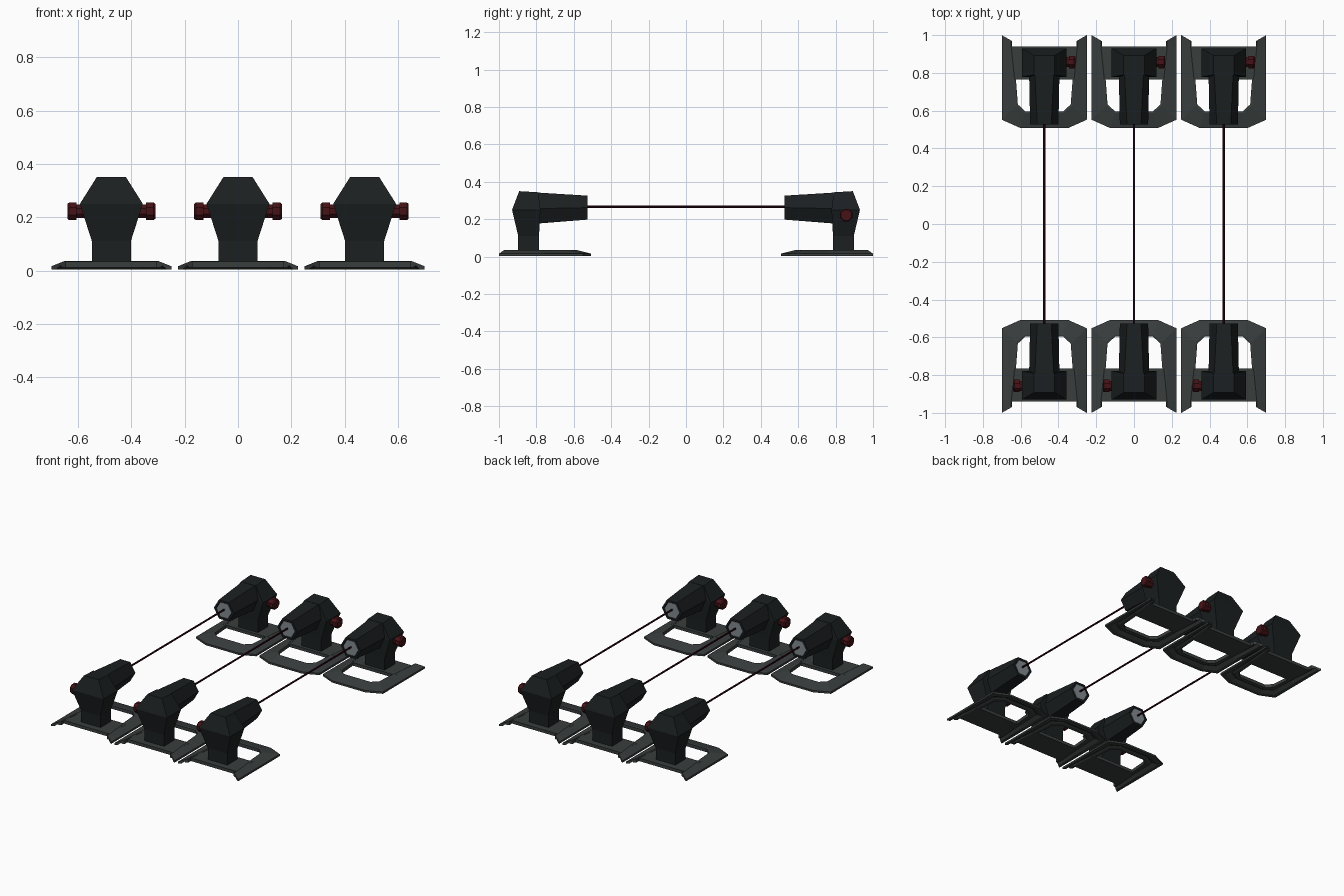
import bpy, bmesh, math
from mathutils import Matrix

if "Cube" in bpy.data.objects:
    bpy.data.objects.remove(bpy.data.objects["Cube"])


def material(name, rgb):
    m = bpy.data.materials.new(name)
    m.diffuse_color = (*rgb, 1)
    m.use_nodes = True
    m.node_tree.nodes["Principled BSDF"].inputs["Base Color"].default_value = m.diffuse_color
    return m


BODY = material("body_black", (0.011, 0.014, 0.015))
BASE = material("base_grey", (0.04, 0.047, 0.046))
RED = material("dark_red", (0.06, 0.006, 0.008))
LENS = material("lens_grey", (0.22, 0.25, 0.28))
BEAM = material("beam_red", (0.03, 0.002, 0.008))


def loft(name, rings, mat):
    """Skin equal-sized closed rings in order and cap both ends."""
    bm = bmesh.new()
    vs = [[bm.verts.new(p) for p in r] for r in rings]
    n = len(rings[0])
    for a, b in zip(vs, vs[1:]):
        for i in range(n):
            j = (i + 1) % n
            bm.faces.new((a[i], a[j], b[j], b[i]))
    bm.faces.new(vs[0])
    bm.faces.new(vs[-1])
    bmesh.ops.recalc_face_normals(bm, faces=bm.faces)
    me = bpy.data.meshes.new(name)
    bm.to_mesh(me)
    bm.free()
    me.materials.append(mat)
    ob = bpy.data.objects.new(name, me)
    bpy.context.collection.objects.link(ob)
    return ob


def hexagon(y, top, mid, bot):
    """Left-right symmetric hexagon in XZ from three (half width, z) pairs."""
    half = [top, mid, bot]
    return [(x, y, z) for x, z in half] + [(-x, y, z) for x, z in reversed(half)]


def layer(hw, y0, y1, z0, z1):
    return [(-hw, y0, z0), (hw, y0, z0), (hw, y1, z1), (-hw, y1, z1)]


def disc(axis, at, c, r, n, start=0.0):
    ring = []
    for i in range(n):
        t = start + 2 * math.pi * i / n
        u, v = c[0] + r * math.cos(t), c[1] + r * math.sin(t)
        ring.append((at, u, v) if axis == 'X' else (u, at, v))
    return ring


def emitter():
    parts = []
    # U-shaped foot: sloped cross-section swept through outer/inner outline pairs
    right = [((0.124, 0.507), (0.10, 0.596)), ((0.225, 0.552), (0.14, 0.633)),
             ((0.225, 0.765), (0.15, 0.765)), ((0.225, 0.94), (0.17, 0.94)),
             ((0.225, 1.0), (0.17, 0.968))]
    path = [((-o[0], o[1]), (-i[0], i[1])) for o, i in reversed(right)] + right
    section = [(0, 0.003), (0, 0.016), (0.9, 0.036), (1, 0.034),
               (1, 0.012), (0.75, 0.012), (0.6, 0.018), (0.3, 0.003)]
    rings = [[(o[0] + (i[0] - o[0]) * t, o[1] + (i[1] - o[1]) * t, z)
              for t, z in section] for o, i in path]
    parts.append(loft("foot_frame", rings, BASE))
    parts.append(loft("foot_plate", [layer(0.172, 0.765, 0.94, 0.012, 0.012),
                                     layer(0.172, 0.765, 0.94, 0.033, 0.033)], BASE))

    # Neck and shouldered head
    parts.append(loft("head", [
        layer(0.073, 0.786, 0.897, 0.02, 0.02),
        layer(0.073, 0.786, 0.897, 0.11, 0.11),
        layer(0.118, 0.778, 0.93, 0.25, 0.25),
        layer(0.055, 0.79, 0.892, 0.344, 0.35)], BODY))

    # Hexagonal barrel with recessed muzzle and lens
    parts.append(loft("barrel", [
        hexagon(0.88, (0.054, 0.348), (0.082, 0.255), (0.045, 0.17)),
        hexagon(0.527, (0.037, 0.326), (0.075, 0.262), (0.037, 0.198)),
        hexagon(0.527, (0.031, 0.314), (0.062, 0.262), (0.031, 0.210)),
        hexagon(0.531, (0.029, 0.311), (0.058, 0.262), (0.029, 0.213))], BODY))
    parts.append(loft("lens", [disc('Y', y, (0, 0.262), 0.056, 6)
                               for y in (0.534, 0.529)], LENS))

    # Side knob
    c = (0.857, 0.222)
    parts.append(loft("side_knob", [disc('X', x, c, r, 8, math.pi / 8) for x, r in
                 ((0.08, 0.028), (0.13, 0.028), (0.13, 0.036),
                  (0.158, 0.036), (0.165, 0.030))], RED))
    return parts


first = emitter()
for k, x in enumerate((-0.475, 0.0, 0.475)):
    # Facing pair of emitters, the near one turned half a circle
    for side, angle in (("back", 0), ("front", math.pi)):
        for p in first:
            ob = p.copy()
            ob.name = f"{side}_{p.name}_{k + 1}"
            ob.matrix_world = Matrix.Translation((x, 0, 0)) @ Matrix.Rotation(angle, 4, 'Z')
            bpy.context.collection.objects.link(ob)
    # Beam between the lenses
    beam = loft(f"beam_{k + 1}", [disc('Y', y, (0, 0.267), 0.006, 8)
                                  for y in (-0.532, 0.532)], BEAM)
    beam.location.x = x

for p in first:
    bpy.data.objects.remove(p)
